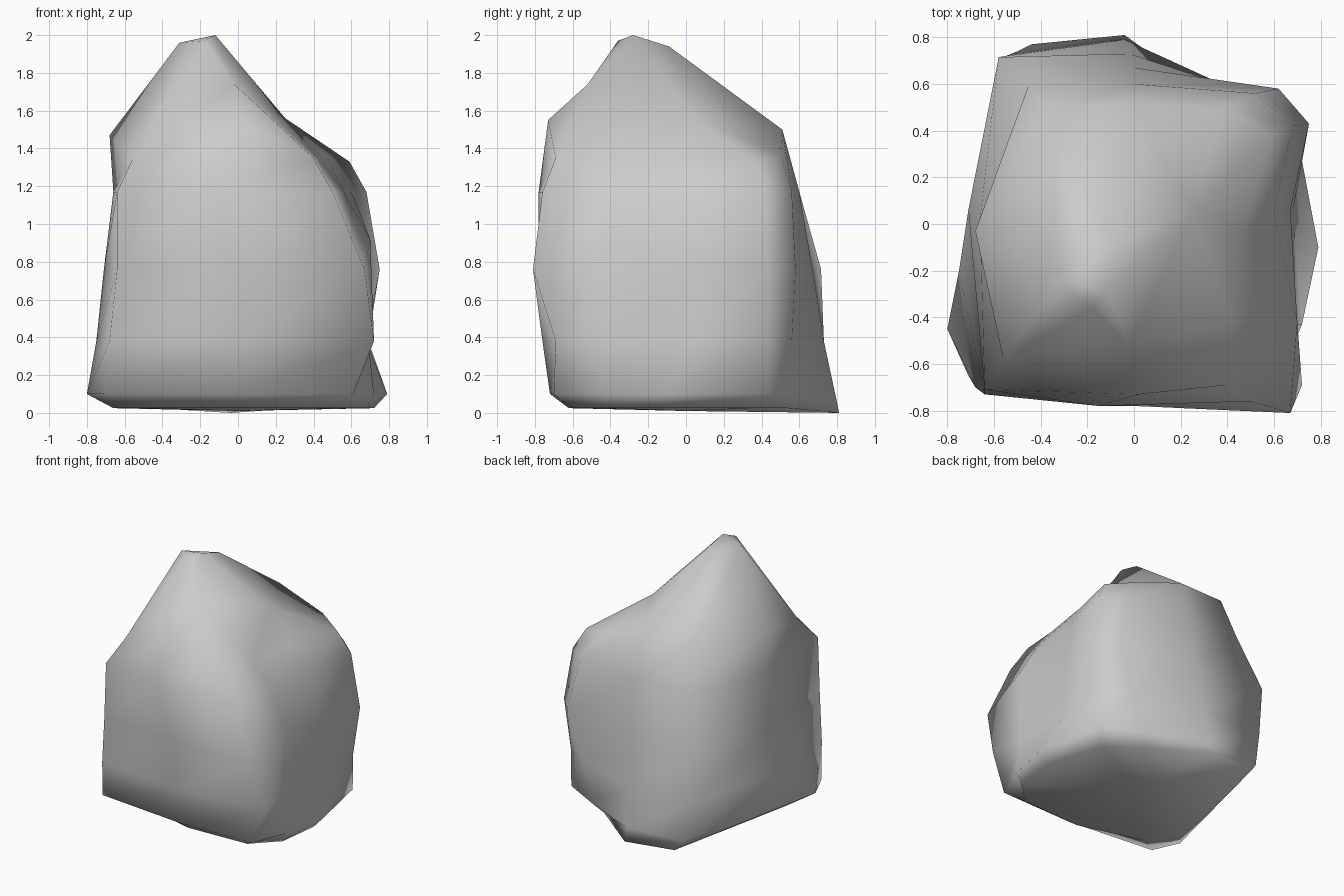
import bpy, bmesh

if "Cube" in bpy.data.objects:
    bpy.data.objects.remove(bpy.data.objects["Cube"])

# horizontal outlines of the boulder, counterclockwise from the front-left corner
outlines = [
    (0.025, [(-.5, -.48), (0, -.62), (.5, -.6), (.68, -.42), (.72, -.1),
             (.58, .34), (.33, .54), (-.04, .81), (-.44, .77), (-.66, -.28)]),
    (0.10, [(-.71, -.65), (0, -.72), (.61, -.7), (.72, -.43), (.79, -.1),
            (.68, .44), (.42, .58), (-.04, .79), (-.5, .74), (-.8, -.45)]),
    (0.38, [(-.68, -.7), (0, -.76), (.72, -.69), (.69, -.43), (.68, .05),
            (.69, .43), (.5, .56), (-.02, .73), (-.55, .72), (-.75, -.2)]),
    (0.76, [(-.64, -.73), (0, -.78), (.67, -.81), (.7, -.42), (.67, .06),
            (.75, .43), (.62, .58), (0, .67), (-.58, .715), (-.71, .06)]),
    (1.17, [(-.64, -.71), (-.15, -.78), (.5, -.76), (.56, -.4), (.6, .05),
            (.68, .42), (.52, .56), (0, .6), (-.45, .6), (-.66, .02)]),
]
# uneven shoulder where the sides turn into the summit
shoulder = [(-.56, -.58, 1.34), (.02, -.73, 1.55), (.4, -.69, 1.35), (.42, -.42, 1.35),
            (.47, -.03, 1.36), (.59, .38, 1.33), (.38, .5, 1.37), (0, .51, 1.5),
            (-.38, .5, 1.5), (-.68, -.03, 1.47)]
summit = [(-.31, -.25, 1.96), (-.12, -.28, 2.0), (-.1, -.09, 1.94),
          (-.02, -.52, 1.74), (-.18, -.36, 1.97), (.25, .05, 1.56)]

bm = bmesh.new()
rings = [[bm.verts.new((x, y, z)) for x, y in pts] for z, pts in outlines]
rings.append([bm.verts.new(p) for p in shoulder])
rings[0][7].co.z = 0.0    # heel at the back touches the ground
rings[3][3].co.z = 0.92   # raised rib on the right side
n = len(shoulder)

# sides
for low, high in zip(rings, rings[1:]):
    for i in range(n):
        j = (i + 1) % n
        bm.faces.new((low[i], low[j], high[j], high[i]))

# underside
base = bm.verts.new((0, 0, 0.01))
for i in range(n):
    bm.faces.new((rings[0][(i + 1) % n], rings[0][i], base))

# summit faces: peak points a, b, c, e, front spur d and right-hand saddle f
s = rings[-1]
a, b, c, d, e, f = [bm.verts.new(p) for p in summit]
for face in [(s[0], s[1], d), (s[0], d, e), (s[0], e, a), (d, b, e), (a, e, b), (a, b, c),
             (s[1], s[2], d), (s[2], s[3], d), (s[3], f, d), (d, f, b), (b, f, c),
             (s[3], s[4], f), (s[4], s[5], f), (s[5], s[6], f), (s[6], s[7], f),
             (s[7], c, f), (s[7], s[8], c), (s[8], a, c), (s[8], s[9], a), (s[9], s[0], a)]:
    bm.faces.new(face)

bmesh.ops.recalc_face_normals(bm, faces=bm.faces)
mesh = bpy.data.meshes.new("boulder")
bm.to_mesh(mesh)
bm.free()
boulder = bpy.data.objects.new("boulder", mesh)
bpy.context.collection.objects.link(boulder)
for p in mesh.polygons:
    p.use_smooth = True
